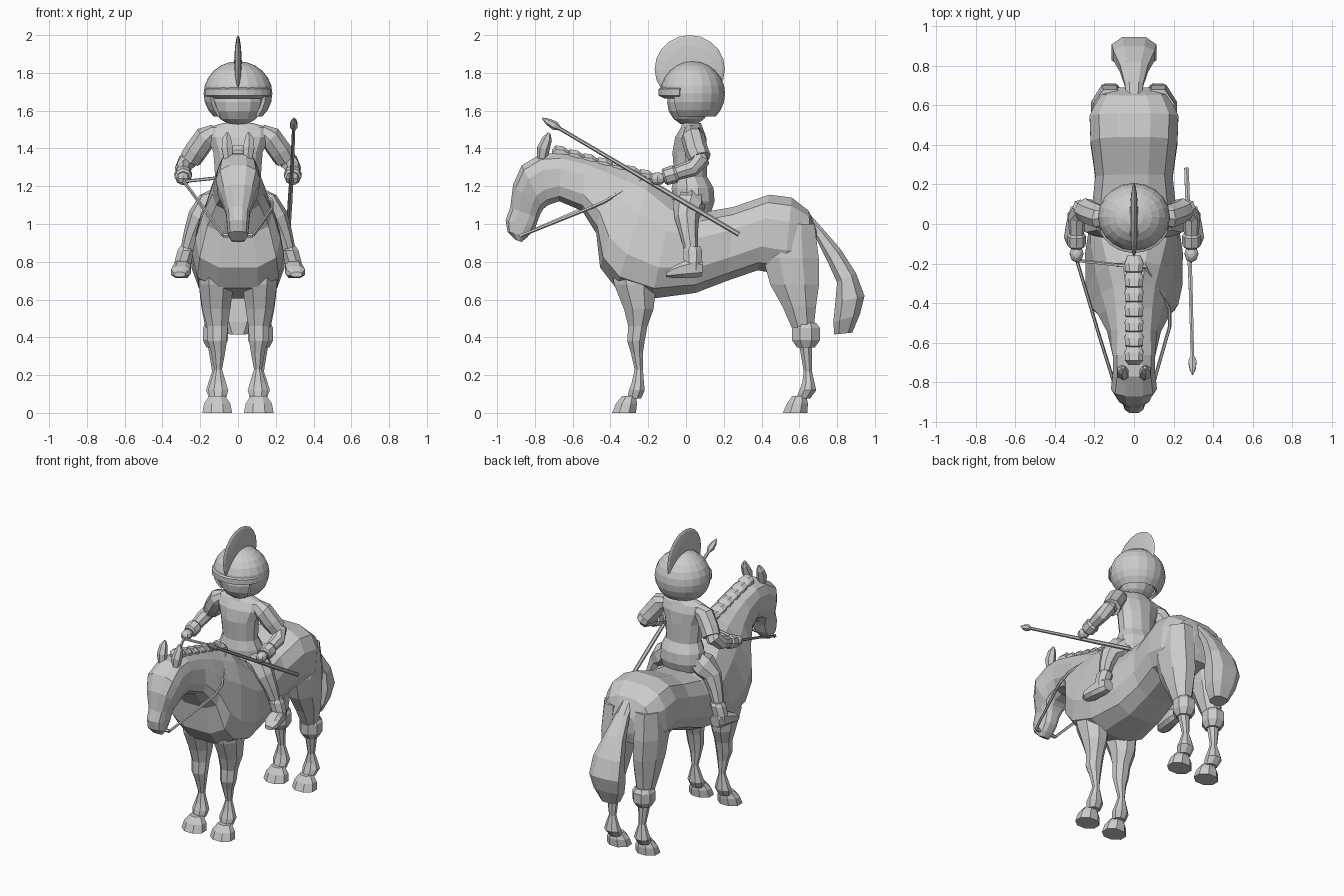
import bpy, bmesh, math
from mathutils import Vector, Matrix


def finish(name, bm, mirror=False):
    bmesh.ops.recalc_face_normals(bm, faces=bm.faces[:])
    me = bpy.data.meshes.new(name)
    bm.to_mesh(me)
    bm.free()
    ob = bpy.data.objects.new(name, me)
    bpy.context.collection.objects.link(ob)
    if mirror:
        ob.modifiers.new("mirror", 'MIRROR').use_mirror_merge = False
    return ob


def loft(name, rings, mirror=False):
    bm = bmesh.new()
    vs = [[bm.verts.new(p) for p in r] for r in rings]
    n = len(vs[0])
    for a, b in zip(vs, vs[1:]):
        for i in range(n):
            bm.faces.new((a[i], a[(i + 1) % n], b[(i + 1) % n], b[i]))
    bm.faces.new(vs[0])
    bm.faces.new(vs[-1])
    return finish(name, bm, mirror)


def power(v, e):
    return math.copysign(abs(v) ** e, v)


def span(yt, zt, yb, zb, hw, taper=0.0, n=12, e=0.75):
    """Ring from a top point to a bottom point of the side profile, with a half width."""
    c, d = Vector((0, (yt + yb) / 2, (zt + zb) / 2)), Vector((0, (yt - yb) / 2, (zt - zb) / 2))
    ring = []
    for i in range(n):
        a = math.tau * (i + 0.5) / n
        u, v = power(math.cos(a), e), power(math.sin(a), e)
        u /= power(math.cos(math.pi / n), e)
        ring.append(c + d * u + Vector((hw * v * (1 - taper * u), 0, 0)))
    return ring


def disc(x, y, z, rx, ry, n=8):
    """Level ring for legs and torso."""
    return [Vector((x + rx * math.cos(math.tau * (i + .5) / n),
                    y + ry * math.sin(math.tau * (i + .5) / n), z)) for i in range(n)]


def tube(name, path, mirror=False, n=8):
    """Path of (x, y, z, radius)."""
    pts = [Vector(p[:3]) for p in path]
    rings = []
    for i, p in enumerate(pts):
        t = (pts[min(i + 1, len(pts) - 1)] - pts[max(i - 1, 0)]).normalized()
        ref = Vector((1, 0, 0)) if abs(t.x) < .8 else Vector((0, 0, 1))
        s = t.cross(ref).normalized()
        w = s.cross(t)
        rings.append([p + (s * math.cos(math.tau * k / n) + w * math.sin(math.tau * k / n)) * path[i][3]
                      for k in range(n)])
    return loft(name, rings, mirror)


def ball(name, loc, size, u=12, v=8, axis=None, mirror=False):
    bm = bmesh.new()
    m = Matrix.Translation(loc) @ Matrix.Diagonal((*size, 1))
    if axis:
        m = m @ Matrix.Rotation(math.pi / 2, 4, axis)
    bmesh.ops.create_uvsphere(bm, u_segments=u, v_segments=v, radius=1, matrix=m)
    return finish(name, bm, mirror)


# Horse body, neck and head in one skin
loft("horse_body", [span(*s) for s in [
    (.69, .97, .69, .84, .08), (.65, 1.07, .67, .77, .18), (.56, 1.14, .52, .73, .23),
    (.44, 1.155, .38, .755, .225), (.25, 1.09, .22, .70, .20), (.08, 1.06, .05, .635, .22),
    (-.07, 1.13, -.18, .605, .24, .15), (-.19, 1.24, -.37, .66, .225, .3),
    (-.30, 1.28, -.455, .77, .20, .4), (-.42, 1.315, -.475, .95, .165, .35),
    (-.53, 1.345, -.55, 1.07, .13, .2), (-.66, 1.375, -.67, 1.12, .11),
    (-.77, 1.37, -.73, 1.10, .11), (-.87, 1.31, -.755, 1.08, .115, -.1),
    (-.915, 1.21, -.77, 1.055, .09, -.1), (-.93, 1.09, -.78, 1.03, .065),
    (-.955, 1.02, -.80, .975, .06), (-.945, .96, -.84, .93, .055), (-.90, .915, -.87, .905, .035)]])

# Horse legs and hooves
loft("front_leg", [disc(*s) for s in [
    (.12, -.28, .82, .09, .13), (.115, -.27, .68, .10, .12), (.115, -.25, .55, .08, .085),
    (.11, -.255, .46, .06, .055), (.11, -.265, .38, .055, .05), (.105, -.26, .32, .04, .035),
    (.105, -.25, .23, .022, .024), (.105, -.255, .16, .045, .035),
    (.105, -.26, .12, .058, .045), (.105, -.275, .075, .045, .04)]], True)
loft("front_hoof", [disc(*s) for s in [
    (.11, -.30, .09, .045, .04), (.11, -.315, .05, .075, .06), (.11, -.328, 0, .085, .068)]], True)
loft("hind_leg", [disc(*s) for s in [
    (.12, .56, 1.0, .09, .13), (.125, .555, .82, .10, .16), (.12, .575, .68, .095, .14),
    (.12, .60, .56, .08, .095), (.12, .62, .44, .055, .06), (.12, .635, .34, .04, .035),
    (.115, .645, .22, .024, .024), (.115, .648, .16, .045, .035),
    (.115, .645, .12, .058, .048), (.11, .62, .075, .045, .04)]], True)
loft("hind_hock", [disc(*s) for s in [
    (.12, .635, .475, .055, .06), (.12, .635, .45, .072, .08),
    (.12, .635, .385, .072, .08), (.12, .635, .345, .05, .05)]], True)
loft("hind_hoof", [disc(*s) for s in [
    (.11, .60, .09, .045, .04), (.11, .59, .05, .075, .06), (.11, .578, 0, .085, .07)]], True)

# Tail, mane and ears
loft("tail", [span(*s, n=8) for s in [
    (.64, 1.07, .62, .98, .04), (.72, .98, .69, .92, .05), (.82, .865, .75, .80, .075),
    (.90, .74, .80, .69, .11), (.945, .62, .79, .58, .12), (.92, .52, .78, .48, .10),
    (.88, .425, .785, .415, .06)]])
for k in range(7):
    y = -.17 - .075 * k
    z = 1.25 + .021 * k
    loft("mane_tuft", [span(*s, n=8) for s in [
        (y + .01, z + .005, y + .01, z - .05, .035), (y - .03, z + .035, y - .02, z - .05, .05),
        (y - .07, z + .04, y - .06, z - .05, .048), (y - .09, z + .015, y - .09, z - .04, .03)]])
tube("ear", [(.05, -.765, 1.33, .025), (.057, -.755, 1.40, .034),
             (.06, -.735, 1.45, .026), (.055, -.725, 1.482, .008)], True, 6)

# Reins and bit
tube("bit", [(-.08, -.87, .94, .012), (.08, -.87, .94, .012)], n=6)
tube("left_rein", [(-.08, -.87, .94, .009), (-.18, -.55, 1.08, .009), (-.29, -.18, 1.23, .009)], n=5)
tube("right_rein", [(.08, -.87, .94, .009), (.18, -.52, 1.08, .009), (.18, -.43, 1.12, .009),
                    (.06, -.22, 1.25, .009), (-.1, -.205, 1.245, .009), (-.29, -.185, 1.225, .009)], n=5)

# Rider torso, neck and head
loft("tunic", [disc(*s, n=12) for s in [
    (0, .045, 1.06, .14, .09), (0, .04, 1.12, .16, .115), (0, .035, 1.19, .15, .115),
    (0, .025, 1.25, .125, .09), (0, .02, 1.38, .135, .095), (0, .025, 1.46, .17, .085),
    (0, .03, 1.51, .17, .06), (0, .03, 1.535, .08, .05)]])
loft("neck", [disc(0, .02, 1.50, .055, .04), disc(0, .02, 1.60, .055, .04)])
ball("face", (0, .015, 1.645), (.135, .115, .125))

# Helmet with open face, brim and crest
bm = bmesh.new()
bmesh.ops.create_uvsphere(bm, u_segments=20, v_segments=12, radius=1,
                          matrix=Matrix.Translation((0, .035, 1.69)) @ Matrix.Diagonal((.182, .172, .172, 1)))
cut = []
for f in bm.faces:
    c = f.calc_center_median()
    if c.z < 1.56 or (c.z < 1.68 and c.y < -.03 and abs(c.x) < .13):
        cut.append(f)
bmesh.ops.delete(bm, geom=cut, context='FACES')
helmet = finish("helmet", bm)
mod = helmet.modifiers.new("thickness", 'SOLIDIFY')
mod.thickness = .02
brim = []
for k in range(11):
    a = math.radians(200 + 14 * k)
    d = Vector((math.cos(a), math.sin(a), 0))
    o = Vector((0, .025, 0))
    brim.append([o + Vector((d.x * r, d.y * r * .93, z)) for r, z in
                 ((.15, 1.73), (.184, 1.715), (.184, 1.68), (.15, 1.665))])
loft("helmet_brim", brim)
ball("helmet_crest", (0, .02, 1.82), (.021, .186, .18), 20, 8, 'Y')

# Rider arms: short sleeve, forearm, cuff and hand
tube("sleeve", [(.12, .03, 1.485, .045), (.17, .035, 1.46, .062), (.22, .055, 1.39, .062),
                (.25, .075, 1.345, .06)], True)
tube("arm", [(.22, .055, 1.39, .045), (.27, .075, 1.33, .05), (.29, .03, 1.295, .045),
             (.29, -.08, 1.26, .035)], True)
tube("cuff", [(.29, -.045, 1.27, .036), (.29, -.06, 1.265, .048),
              (.29, -.11, 1.25, .046), (.29, -.12, 1.247, .034)], True)
ball("hand", (.29, -.15, 1.24), (.036, .045, .034), 8, 6, mirror=True)

# Rider legs and boots
tube("rider_leg", [(.07, .04, 1.13, .08), (.15, .01, 1.09, .085), (.205, .005, 1.03, .065),
                   (.24, .015, .95, .048), (.275, .03, .84, .034)], True)
loft("boot_cuff", [disc(*s) for s in [
    (.27, .035, .88, .04, .042), (.272, .035, .86, .052, .055), (.29, .035, .80, .05, .05),
    (.295, .035, .75, .04, .045)]], True)
loft("boot", [[p + Vector((x, 0, 0)) for p in span(*s, n=8)] for x, s in [
    (.285, (.09, .80, .085, .725, .035)), (.29, (.05, .82, .05, .715, .045)),
    (.298, (-.02, .80, -.01, .715, .05)), (.305, (-.07, .775, -.07, .715, .052)),
    (.31, (-.105, .745, -.105, .72, .03))]], True)

# Spear
tube("spear_shaft", [(.265, .28, .945, .013), (.275, 0, 1.11, .014),
                     (.287, -.35, 1.317, .011), (.295, -.68, 1.512, .010)], n=6)
tube("spear_head", [(.295, -.67, 1.506, .012), (.295, -.695, 1.521, .024),
                    (.296, -.73, 1.541, .018), (.296, -.76, 1.56, .004)], n=6)
